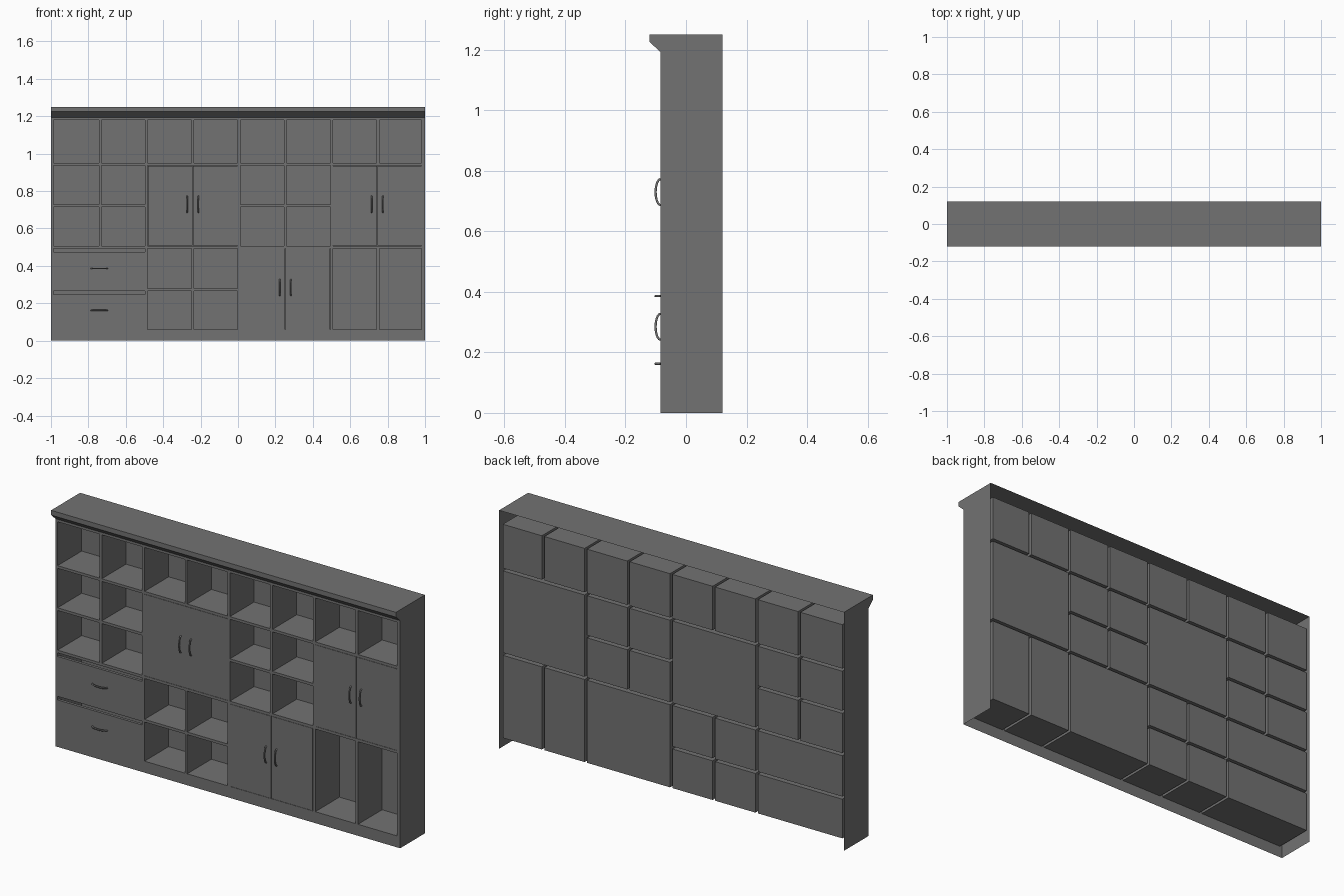
import bpy, bmesh, math
from mathutils import Vector

cube = bpy.data.objects.get("Cube")
if cube:
    bpy.data.objects.remove(cube, do_unlink=True)

grey = bpy.data.materials.new("cabinet_grey")
grey.use_nodes = True
grey.diffuse_color = (0.17, 0.17, 0.17, 1)
grey.node_tree.nodes["Principled BSDF"].inputs["Base Color"].default_value = (0.17, 0.17, 0.17, 1)

FRONT, BACK, INNER_BACK = -0.085, 0.12, 0.115
HEIGHT, GAP = 1.25, 0.007

# Column and row centre lines of the dividers
cols = [-0.994] + [0.0055 + 0.2476 * (i - 4) for i in range(1, 8)] + [0.989]
rows = [0.053, 0.272, 0.5, 0.722, 0.943, 1.187]


def finish(bm, name):
    mesh = bpy.data.meshes.new(name)
    bm.to_mesh(mesh)
    bm.free()
    obj = bpy.data.objects.new(name, mesh)
    bpy.context.collection.objects.link(obj)
    mesh.materials.append(grey)
    return obj


def face(bm, pts):
    return bm.faces.new([bm.verts.new(p) for p in pts])


def box(name, x0, x1, y0, y1, z0, z1, open_front=False):
    bm = bmesh.new()
    bmesh.ops.create_cube(bm, size=1)
    for v in bm.verts:
        v.co = Vector((x1 if v.co.x > 0 else x0,
                       y1 if v.co.y > 0 else y0,
                       z1 if v.co.z > 0 else z0))
    if open_front:
        bm.normal_update()
        front = [f for f in bm.faces if f.normal.y < -0.9]
        bmesh.ops.delete(bm, geom=front, context='FACES_ONLY')
        bmesh.ops.reverse_faces(bm, faces=bm.faces[:])
    return finish(bm, name)


def bounds(c0, c1, r0, r1):
    return cols[c0] + GAP, cols[c1] - GAP, rows[r0] + GAP, rows[r1] - GAP


# Which cells of the grid are open shelves, double doors and drawers
shelves = [(c, c + 1, 4, 5) for c in range(8)]
for c in (0, 1, 4, 5):
    shelves += [(c, c + 1, r, r + 1) for r in (2, 3)]
for c in (2, 3):
    shelves += [(c, c + 1, r, r + 1) for r in (0, 1)]
shelves += [(c, c + 1, 0, 2) for c in (6, 7)]
doors = [(2, 4, 2, 4), (4, 6, 0, 2), (6, 8, 2, 4)]
drawers = [(0, 2, 0, 1), (0, 2, 1, 2)]
cells = [bounds(*c) for c in shelves + doors + drawers]

# Outer shell: sides, top and sloped crown, open at the back and below
profile = [(FRONT, 1.193), (-0.12, 1.225), (-0.12, HEIGHT), (BACK, HEIGHT)]
bm = bmesh.new()
for (ya, za), (yb, zb) in zip(profile, profile[1:]):
    face(bm, [(-1, ya, za), (1, ya, za), (1, yb, zb), (-1, yb, zb)])
outline = [(BACK, 0), (BACK, HEIGHT), (-0.12, HEIGHT), (-0.12, 1.225), (FRONT, 1.193), (FRONT, 0)]
face(bm, [(-1, y, z) for y, z in reversed(outline)])
face(bm, [(1, y, z) for y, z in reversed(outline)]).normal_flip()
bmesh.ops.remove_doubles(bm, verts=bm.verts[:], dist=0.0001)
bmesh.ops.recalc_face_normals(bm, faces=bm.faces[:])
finish(bm, "cabinet_shell")

# Front frame: everything between the cell openings
xs = sorted({-1, 1} | {x for c in cells for x in c[:2]})
zs = sorted({0, 1.193} | {z for c in cells for z in c[2:]})
bm = bmesh.new()
for xa, xb in zip(xs, xs[1:]):
    for za, zb in zip(zs, zs[1:]):
        mx, mz = (xa + xb) / 2, (za + zb) / 2
        if not any(c[0] < mx < c[1] and c[2] < mz < c[3] for c in cells):
            face(bm, [(xa, FRONT, za), (xb, FRONT, za), (xb, FRONT, zb), (xa, FRONT, zb)])
bmesh.ops.remove_doubles(bm, verts=bm.verts[:], dist=0.0001)
bmesh.ops.dissolve_limit(bm, angle_limit=0.01, verts=bm.verts[:], edges=bm.edges[:])
finish(bm, "front_frame")

# Compartment boxes behind every opening
for x0, x1, z0, z1 in cells:
    box("compartment", x0, x1, FRONT, INNER_BACK, z0, z1, open_front=True)


# Arched bar handle, upright or lying
def handle(name, x, z, upright):
    curve = bpy.data.curves.new(name, 'CURVE')
    curve.dimensions = '3D'
    curve.bevel_depth = 0.0042
    curve.bevel_resolution = 1
    curve.use_fill_caps = True
    line = curve.splines.new('POLY')
    steps = 10
    line.points.add(steps)
    for i, p in enumerate(line.points):
        a = math.pi * i / steps
        along, y = -0.043 * math.cos(a), FRONT + 0.001 - 0.0165 * math.sin(a)
        p.co = (x, y, z + along, 1) if upright else (x + along, y, z, 1)
    obj = bpy.data.objects.new(name, curve)
    bpy.context.collection.objects.link(obj)
    curve.materials.append(grey)


# Double doors with a handle on each side of the meeting line
SLIT, THICK = 0.0012, 0.015
for cell in doors:
    x0, x1, z0, z1 = bounds(*cell)
    mid = (x0 + x1) / 2
    box("left_door", mid + SLIT, x1 - SLIT, FRONT, FRONT + THICK, z0 + SLIT, z1 - SLIT)
    box("right_door", x0 + SLIT, mid - SLIT, FRONT, FRONT + THICK, z0 + SLIT, z1 - SLIT)
    for side in (-1, 1):
        handle("door_handle", mid + side * 0.03, (z0 + z1) / 2 + 0.008, True)

# Drawer fronts with a finger gap above
for cell in drawers:
    x0, x1, z0, z1 = bounds(*cell)
    box("drawer_front", x0, x1, FRONT, FRONT + THICK, z0, z1 - 0.019)
    handle("drawer_handle", (x0 + x1) / 2, (z0 + z1) / 2, False)
